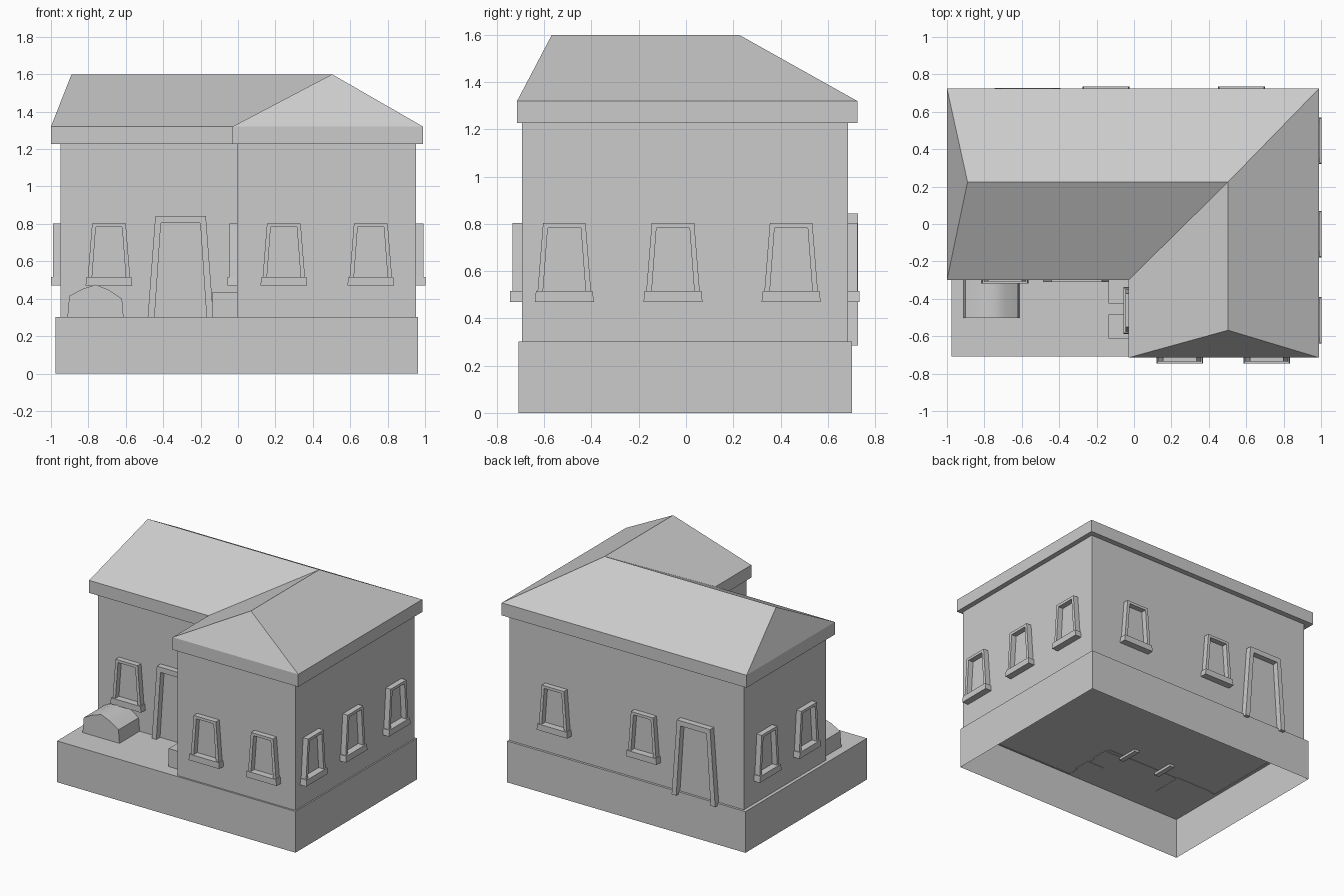
import bpy, bmesh
from mathutils import Vector

if "Cube" in bpy.data.objects:
    bpy.data.objects.remove(bpy.data.objects["Cube"])


def make(name, verts, faces, smooth=False):
    me = bpy.data.meshes.new(name)
    me.from_pydata([tuple(v) for v in verts], [], faces)
    bm = bmesh.new()
    bm.from_mesh(me)
    bmesh.ops.recalc_face_normals(bm, faces=bm.faces)
    bm.to_mesh(me)
    bm.free()
    ob = bpy.data.objects.new(name, me)
    bpy.context.collection.objects.link(ob)
    return ob


def prism(name, poly, place, d0, d1, caps=True):
    """Extrude a 2D outline from depth d0 to d1; place(a, b, d) gives the 3D point."""
    n = len(poly)
    verts = [place(a, b, d) for d in (d0, d1) for a, b in poly]
    faces = [(i, (i + 1) % n, n + (i + 1) % n, n + i) for i in range(n)]
    if caps:
        faces += [tuple(range(n))[::-1], tuple(range(n, 2 * n))]
    return make(name, verts, faces)


def plan(x, y, z):
    return (x, y, z)


def on_wall(x, y, nx, ny):
    """Local frame on a wall: u along the wall, z up, d outwards."""
    return lambda u, z, d: (x - ny * u + nx * d, y + nx * u + ny * d, z)


def arch(top_o, bot_o, top_i, bot_i, z0, z_in, z_out):
    return [(-bot_o, z0), (-top_o, z_out), (top_o, z_out), (bot_o, z0),
            (bot_i, z0), (top_i, z_in), (-top_i, z_in), (-bot_i, z0)]


def window(name, x, y, nx, ny):
    place = on_wall(x, y, nx, ny)
    prism(name + "_frame", arch(.09, .113, .07, .09, .515, .783, .803), place, -.01, .04)
    prism(name + "_sill", [(-.125, .47), (-.12, .515), (.12, .515), (.125, .47)],
          place, -.01, .05)


def door(name, x, y, nx, ny, inner):
    prism(name, arch(.135, .177, .105, .14, .285, .805, .843),
          on_wall(x, y, nx, ny), -inner, .043)


def box(name, x0, x1, y0, y1, z0, z1):
    prism(name, [(x0, y0), (x1, y0), (x1, y1), (x0, y1)], plan, z0, z1)


# Plinth, hollow and open underneath
x0, x1, y0, y1, h = -.975, .963, -.708, .702, .303
make("plinth", [(x, y, z) for z in (0, h) for x, y in
                ((x0, y0), (x1, y0), (x1, y1), (x0, y1))],
     [(0, 1, 5, 4), (1, 2, 6, 5), (2, 3, 7, 6), (3, 0, 4, 7), (4, 5, 6, 7)])

# L-shaped walls
prism("walls", [(-.95, .685), (-.95, -.268), (-.005, -.268), (-.005, -.695),
                (.953, -.695), (.953, .685)], plan, .3, 1.24, caps=False)

# Hipped L-shaped roof with fascia and soffit
eave = [(-1, .725), (-1, -.3), (-.03, -.3), (-.03, -.715), (.99, -.715), (.99, .725)]
rv = [(x, y, z) for z in (1.228, 1.32) for x, y in eave]
rv += [(-.89, .225, 1.6), (.503, .225, 1.6), (.503, -.568, 1.6)]
rf = [(i, (i + 1) % 6, 6 + (i + 1) % 6, 6 + i) for i in range(6)]
rf += [(5, 4, 3, 2, 1, 0), (6, 7, 12), (7, 8, 13, 12), (8, 9, 14, 13),
       (9, 10, 14), (10, 11, 13, 14), (11, 6, 12, 13)]
make("roof", rv, rf)

# Windows on every wall
for i, x in enumerate((.245, .71)):
    window(f"wing_window_{i}", x, -.695, 0, -1)
window("porch_window", -.69, -.268, 0, -1)
window("wing_side_window", -.005, -.462, -1, 0)
for i, y in enumerate((-.515, -.055, .445)):
    window(f"right_window_{i}", .953, y, 1, 0)
for i, y in enumerate((-.015, .445)):
    window(f"left_window_{i}", -.95, y, -1, 0)
for i, x in enumerate((-.15, .575)):
    window(f"back_window_{i}", x, .685, 0, 1)

# Door frames, front and back
door("front_door_frame", -.307, -.268, 0, -1, .12)
door("back_door_frame", -.57, .685, 0, 1, .01)

# Two porch blocks against the wing
for i, y in enumerate((-.612, -.425)):
    box(f"porch_block_{i}", -.135, .01, y, y + .128, .3, .435)

# Oven with a softly shaded top
oven = prism("oven", [(-.912, .3), (-.902, .415), (-.83, .453), (-.76, .475),
                      (-.69, .447), (-.62, .4), (-.612, .3)],
             lambda x, z, y: (x, y, z), -.502, -.26)
for p in oven.data.polygons:
    p.use_smooth = p.normal.z > .5
bpy.context.view_layer.objects.active = oven
oven.select_set(True)
